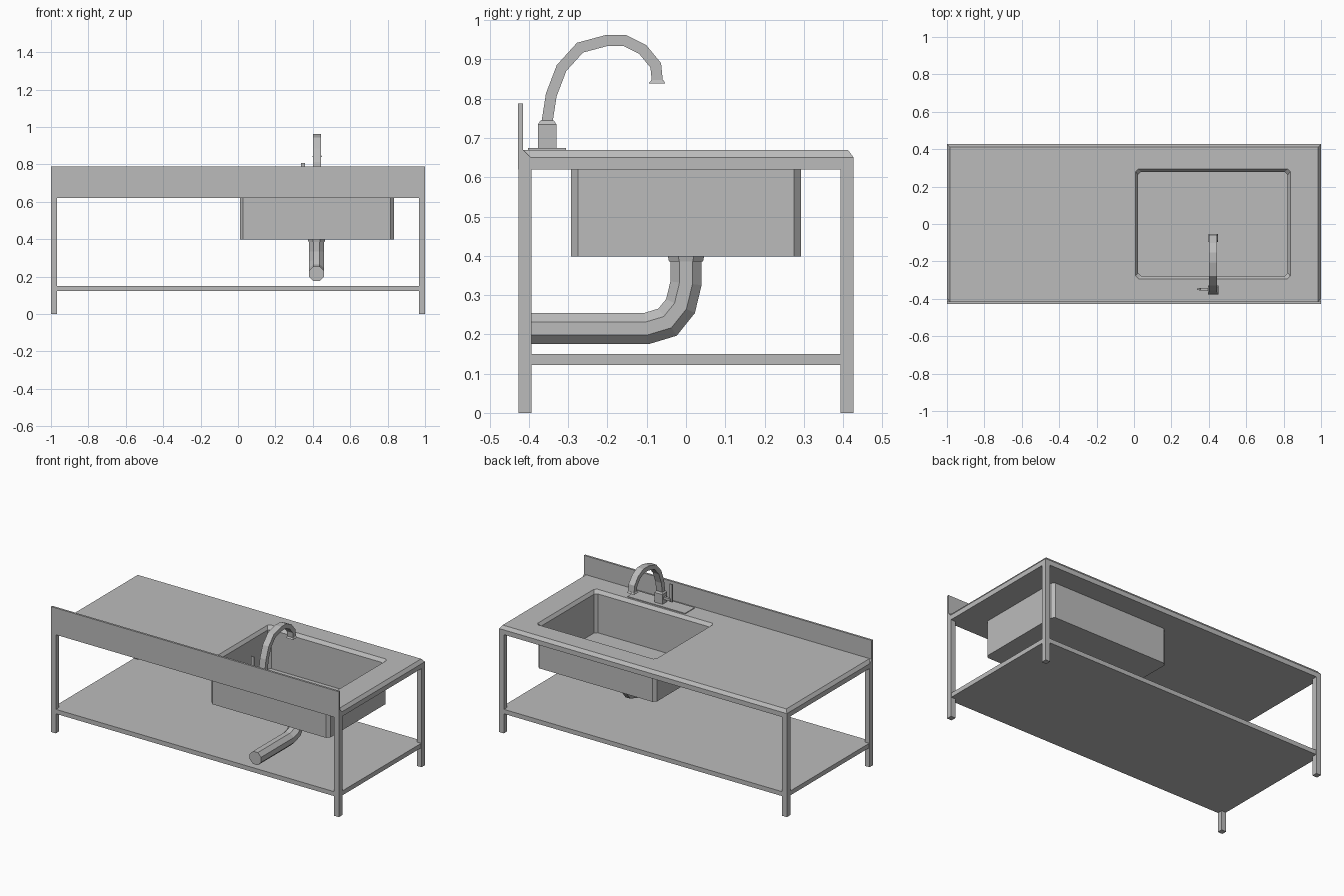
import bpy, bmesh, math
from mathutils import Vector

cube = bpy.data.objects.get("Cube")
if cube:
    bpy.data.objects.remove(cube)

GREY = 0.5
steel = bpy.data.materials.new("steel grey")
steel.use_nodes = True
steel.diffuse_color = (GREY, GREY, GREY, 1)
steel.node_tree.nodes["Principled BSDF"].inputs["Base Color"].default_value = (GREY, GREY, GREY, 1)


def loft(name, rings):
    """Closed solid through a list of rings with equal point counts."""
    bm = bmesh.new()
    loops = [[bm.verts.new(p) for p in ring] for ring in rings]
    n = len(loops[0])
    for a, b in zip(loops, loops[1:]):
        for i in range(n):
            j = (i + 1) % n
            bm.faces.new((a[i], a[j], b[j], b[i]))
    bm.faces.new(loops[0][::-1])
    bm.faces.new(loops[-1])
    bmesh.ops.recalc_face_normals(bm, faces=bm.faces)
    mesh = bpy.data.meshes.new(name)
    bm.to_mesh(mesh)
    bm.free()
    mesh.materials.append(steel)
    obj = bpy.data.objects.new(name, mesh)
    bpy.context.collection.objects.link(obj)
    return obj


def rect(x0, x1, y0, y1, z, cut=0):
    """Horizontal rectangle, with optional cut corners."""
    if not cut:
        return [(x0, y0, z), (x1, y0, z), (x1, y1, z), (x0, y1, z)]
    return [(x0 + cut, y0, z), (x1 - cut, y0, z), (x1, y0 + cut, z), (x1, y1 - cut, z),
            (x1 - cut, y1, z), (x0 + cut, y1, z), (x0, y1 - cut, z), (x0, y0 + cut, z)]


def box(name, x0, x1, y0, y1, z0, z1):
    return loft(name, [rect(x0, x1, y0, y1, z) for z in (z0, z1)])


def octagon(x, y, z, r):
    angles = [math.pi / 8 + k * math.pi / 4 for k in range(8)]
    return [(x + r * math.cos(a), y + r * math.sin(a), z) for a in angles]


def sweep(name, x, path, section):
    """Sweep a section (x offset, in-plane offset) along a y-z path with mitred bends."""
    pts = [Vector(p) for p in path]
    rings = []
    for i, p in enumerate(pts):
        before = (p - pts[i - 1]).normalized() if i else None
        after = (pts[i + 1] - p).normalized() if i < len(pts) - 1 else None
        t = ((before or after) + (after or before)).normalized()
        stretch = 1 / t.dot(before or after)
        side = Vector((-t.y, t.x)) * stretch
        rings.append([(x + u, p.x + side.x * v, p.y + side.y * v) for u, v in section])
    return loft(name, rings)


# Legs
for sx, xname in ((-1, "right"), (1, "left")):
    for sy, yname in ((-1, "front"), (1, "back")):
        xs = sorted((sx * 0.967, sx))
        ys = sorted((sy * 0.393, sy * 0.427))
        box(f"{yname}_{xname}_leg", *xs, *ys, 0, 0.63)

# Lower shelf
box("shelf", -0.998, 0.998, -0.425, 0.425, 0.122, 0.15)

# Worktop with sloped rim
worktop = loft("worktop", [
    rect(-1, 1, -0.4, 0.427, 0.62),
    rect(-1, 1, -0.4, 0.427, 0.65),
    rect(-0.985, 0.985, -0.415, 0.412, 0.67)])

# Basin opening with a sloped lip
cutter = loft("basin_cutter", [
    rect(0.022, 0.822, -0.277, 0.278, 0.6, 0.015),
    rect(0.022, 0.822, -0.277, 0.278, 0.65, 0.015),
    rect(0.008, 0.836, -0.293, 0.294, 0.67, 0.015),
    rect(0.001, 0.843, -0.3, 0.302, 0.68, 0.015)])
cutter.hide_render = True
hole = worktop.modifiers.new("basin_hole", "BOOLEAN")
hole.operation = "DIFFERENCE"
hole.solver = "EXACT"
hole.object = cutter
bpy.context.view_layer.objects.active = worktop
bpy.ops.object.modifier_apply(modifier=hole.name)
bpy.data.objects.remove(cutter)

# Upstand along the front edge
profile = [(-0.428, 0.62), (-0.428, 0.788), (-0.415, 0.788),
           (-0.415, 0.67), (-0.395, 0.65), (-0.395, 0.62)]
loft("upstand", [[(x, y, z) for y, z in profile] for x in (-1, 1)])

# Basin shell
outer = (0.01, 0.834, -0.293, 0.293)
inner = (0.022, 0.822, -0.277, 0.278)
loft("basin", [rect(*outer, 0.398, 0.018), rect(*outer, 0.625, 0.018),
               rect(*inner, 0.625, 0.015), rect(*inner, 0.406, 0.015)])

# Drain fittings and waste pipe
CX = 0.42
loft("drain_ring", [octagon(CX, 0, 0.4, 0.052), octagon(CX, 0, 0.409, 0.052)])
loft("drain_plug", [octagon(CX, 0, 0.405, 0.022), octagon(CX, 0, 0.412, 0.022)])
loft("drain_collar", [octagon(CX, 0, 0.386, 0.047), octagon(CX, 0, 0.4, 0.05)])
sweep("waste_pipe", CX,
      [(0, 0.395), (0, 0.33), (-0.014, 0.272), (-0.047, 0.231), (-0.1, 0.215), (-0.427, 0.215)],
      [p[:2] for p in octagon(0, 0, 0, 0.043)])

# Tap
TX = 0.423
box("tap_plate", 0.22, 0.62, -0.402, -0.305, 0.665, 0.674)
loft("tap_body", [rect(TX - 0.028, TX + 0.028, -0.377, -0.33, 0.67),
                  rect(TX - 0.028, TX + 0.028, -0.377, -0.33, 0.735),
                  rect(TX - 0.021, TX + 0.021, -0.37, -0.337, 0.745)])
sweep("tap_neck", TX,
      [(-0.354, 0.74), (-0.343, 0.81), (-0.317, 0.878), (-0.27, 0.93), (-0.203, 0.948),
       (-0.155, 0.948), (-0.11, 0.925), (-0.077, 0.885), (-0.073, 0.845)],
      [(-0.021, -0.014), (0.021, -0.014), (0.021, 0.014), (-0.021, 0.014)])
loft("tap_nozzle", [rect(TX - 0.026, TX + 0.026, -0.095, -0.053, 0.839),
                    rect(TX - 0.021, TX + 0.021, -0.088, -0.058, 0.848)])

# Tap handle
box("handle_rod", 0.35, 0.4, -0.358, -0.342, 0.7, 0.716)
box("handle_lever", 0.338, 0.358, -0.354, -0.346, 0.695, 0.806)
